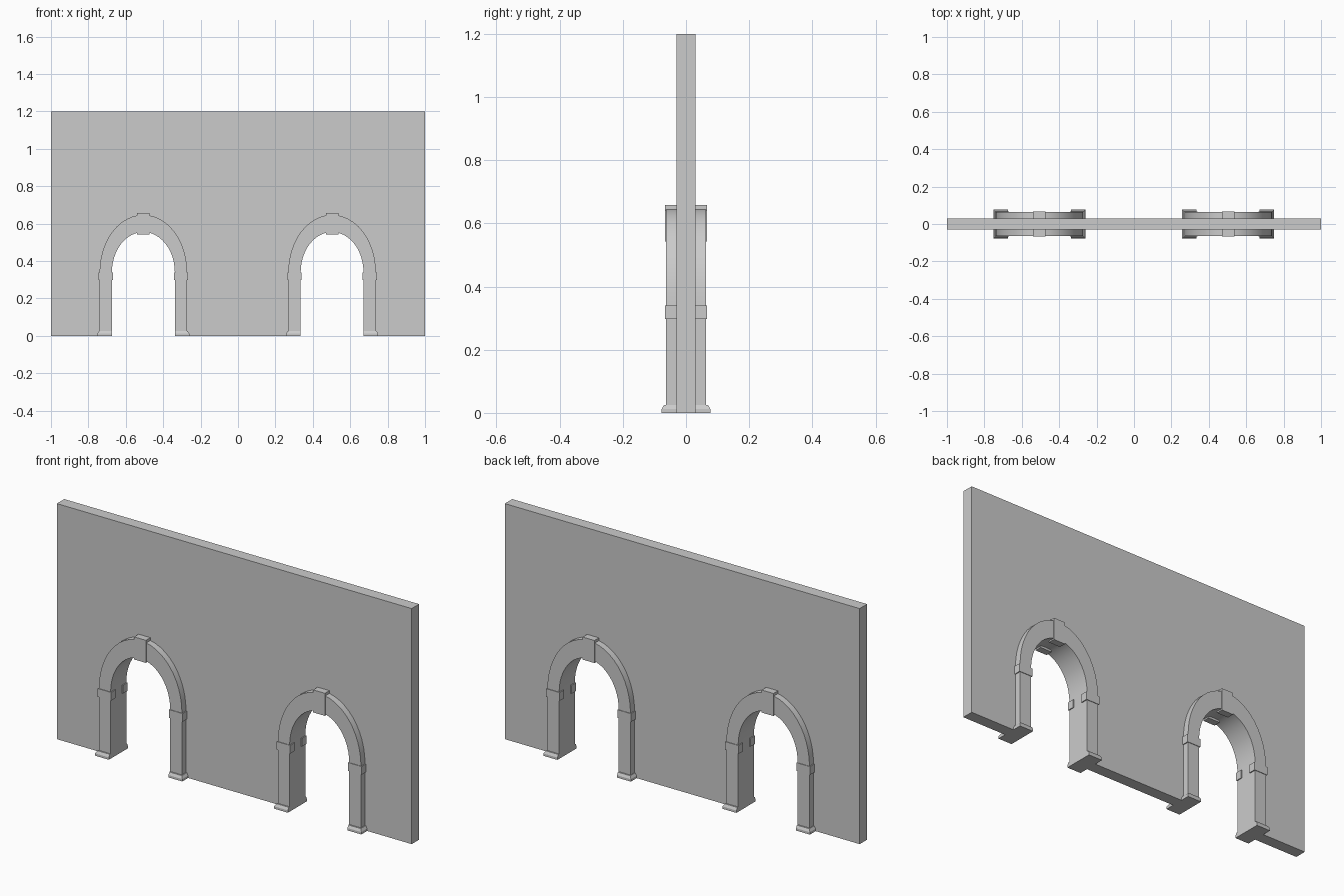
import bpy, bmesh, math

if "Cube" in bpy.data.objects:
    bpy.data.objects.remove(bpy.data.objects["Cube"])

SPRING, SEG = 0.34, 24
RI, HI = 0.168, 0.215      # inner ellipse radii
RO, HO = 0.234, 0.307      # outer ellipse radii
CENTRES = {"left": -0.506, "right": 0.503}


def finish(name, bm, smooth=False):
    bmesh.ops.recalc_face_normals(bm, faces=bm.faces)
    me = bpy.data.meshes.new(name)
    bm.to_mesh(me)
    bm.free()
    ob = bpy.data.objects.new(name, me)
    bpy.context.collection.objects.link(ob)
    if smooth:
        bpy.ops.object.select_all(action='DESELECT')
        ob.select_set(True)
        bpy.context.view_layer.objects.active = ob
        bpy.ops.object.shade_smooth_by_angle(angle=math.radians(30))
    return ob


def prism(name, outline, y0, y1, smooth=False):
    """Extrude an (x, z) outline from y0 to y1."""
    bm = bmesh.new()
    face = bm.faces.new([bm.verts.new((x, y0, z)) for x, z in outline])
    ext = bmesh.ops.extrude_face_region(bm, geom=[face])["geom"]
    for v in ext:
        if isinstance(v, bmesh.types.BMVert):
            v.co.y = y1
    bmesh.ops.triangulate(bm, faces=[f for f in bm.faces if len(f.verts) > 4])
    return finish(name, bm, smooth)


def box(name, x0, x1, y0, y1, z0, z1):
    return prism(name, [(x0, z0), (x1, z0), (x1, z1), (x0, z1)], y0, y1)


def curve(cx, rx, rz):
    """Half ellipse from left springing to right springing."""
    return [(cx - rx * math.cos(math.pi * i / SEG),
             SPRING + rz * math.sin(math.pi * i / SEG)) for i in range(SEG + 1)]


def base(name, xi, xo, s):
    """Plinth block with a sloped upper edge on its exposed sides."""
    bm = bmesh.new()
    d = 0.008 if xo > xi else -0.008
    rings = []
    for x, y, z in ((xo, 0.077, 0), (xo, 0.077, 0.012), (xo - d, 0.070, 0.025)):
        rings.append([bm.verts.new(p) for p in (
            (xi, s * 0.029, z), (x, s * 0.029, z), (x, s * y, z), (xi, s * y, z))])
    for a, b in zip(rings, rings[1:]):
        for i in range(4):
            j = (i + 1) % 4
            bm.faces.new((a[i], a[j], b[j], b[i]))
    bm.faces.new(rings[0])
    bm.faces.new(rings[-1])
    finish(name, bm)


# Wall with two arched openings
outline = [(-1, 1.2), (-1, 0)]
for cx in CENTRES.values():
    outline += [(cx - RI, 0)] + curve(cx, RI, HI) + [(cx + RI, 0)]
outline += [(1, 0), (1, 1.2)]
prism("wall", outline, -0.03, 0.03, True)

# Trim around each opening, on both faces of the wall
for side, cx in CENTRES.items():
    for face, s in (("front", -1), ("back", 1)):
        tag = f"{side}_{face}"
        # Arch moulding and keystone
        prism(f"arch_{tag}", curve(cx, RO, HO) + curve(cx, RI, HI)[::-1],
              s * 0.03, s * 0.063, True)
        box(f"keystone_{tag}", cx - 0.033, cx + 0.033,
            s * 0.03, s * 0.066, 0.543, 0.658)
        # Piers, capitals and bases
        for end, m in (("a", -1), ("b", 1)):
            box(f"pier_{tag}_{end}", cx + m * RI, cx + m * RO,
                s * 0.03, s * 0.063, 0, SPRING)
            box(f"capital_{tag}_{end}", cx + m * (RI - 0.005), cx + m * (RO + 0.005),
                s * 0.03, s * 0.066, 0.298, 0.34)
            base(f"base_{tag}_{end}", cx + m * RI, cx + m * 0.246, s)
